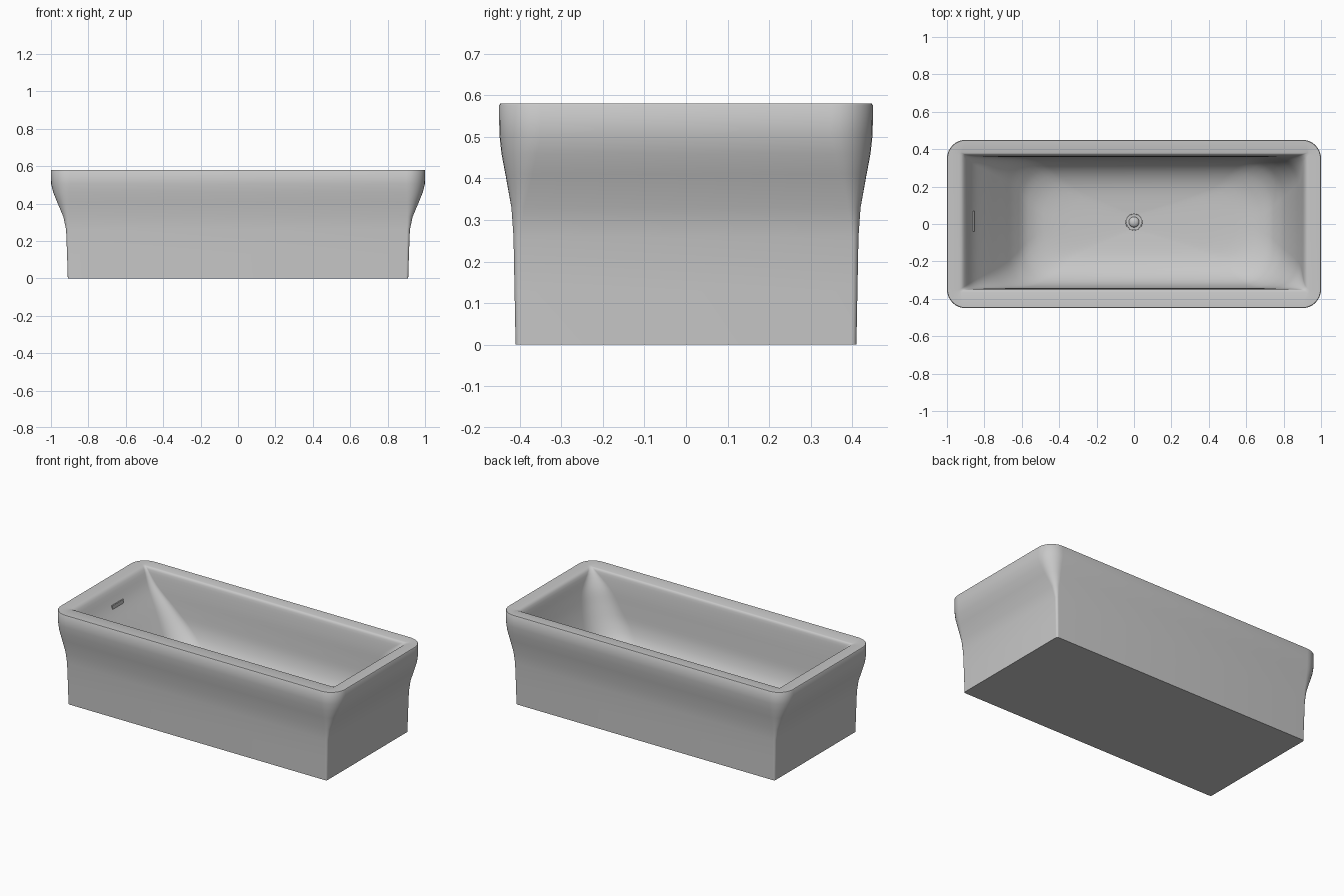
import bpy, bmesh, math
from mathutils import Vector

if "Cube" in bpy.data.objects:
    bpy.data.objects.remove(bpy.data.objects["Cube"], do_unlink=True)

enamel = bpy.data.materials.new("grey_enamel")
enamel.use_nodes = True
colour = (0.58, 0.58, 0.58, 1)
enamel.diffuse_color = colour
enamel.node_tree.nodes["Principled BSDF"].inputs["Base Color"].default_value = colour


def finish(ob, name, angle=40):
    ob.name = name
    ob.data.materials.append(enamel)
    bpy.ops.object.select_all(action="DESELECT")
    ob.select_set(True)
    bpy.context.view_layer.objects.active = ob
    bpy.ops.object.shade_smooth_by_angle(angle=math.radians(angle))


def section(z, x0, x1, y0, y1, r0, r1, steps=8):
    """Rounded rectangle at height z, with its own corner radius at each end."""
    corners = ((x1 - r1, y1 - r1, r1), (x0 + r0, y1 - r0, r0),
               (x0 + r0, y0 + r0, r0), (x1 - r1, y0 + r1, r1))
    return [(cx + r * math.cos(a), cy + r * math.sin(a), z)
            for q, (cx, cy, r) in enumerate(corners)
            for a in [(q + i / steps) * math.pi / 2 for i in range(steps + 1)]]


def smooth_rows(rows, steps=4):
    """Pass a soft curve through the rows of section sizes."""
    rows = [Vector(r) for r in rows]
    out = []
    for i in range(len(rows) - 1):
        a, b = rows[max(i - 1, 0)], rows[i]
        c, d = rows[i + 1], rows[min(i + 2, len(rows) - 1)]
        for s in range(steps):
            t = s / steps
            out.append(b + (c - a) * (t / 2) + (a * 2 - b * 5 + c * 4 - d) * (t * t / 2)
                       + (b * 3 - a - c * 3 + d) * (t ** 3 / 2))
    return out + [rows[-1]]


def even(z, x, y, r):
    return (z, -x, x, -y, y, r, r)


# Tub shell: flared outside, flat rim, then the hollow basin
outside = [even(0, 0.91, 0.41, 0.012), even(0.13, 0.914, 0.4125, 0.014),
           even(0.26, 0.919, 0.415, 0.016), even(0.33, 0.934, 0.42, 0.03),
           even(0.41, 0.968, 0.4345, 0.065), even(0.46, 0.988, 0.444, 0.085),
           even(0.505, 0.999, 0.449, 0.1), even(0.576, 1, 0.45, 0.1)]
rim = [even(0.58, 0.997, 0.447, 0.097)]
basin = smooth_rows([(0.58, -0.935, 0.94, -0.362, 0.382, 0.01, 0.01),
                     (0.565, -0.907, 0.912, -0.35, 0.368, 0.015, 0.03),
                     (0.48, -0.857, 0.89, -0.344, 0.36, 0.04, 0.12),
                     (0.38, -0.777, 0.86, -0.342, 0.357, 0.08, 0.16),
                     (0.28, -0.697, 0.82, -0.337, 0.35, 0.12, 0.19),
                     (0.2, -0.632, 0.775, -0.31, 0.322, 0.15, 0.2),
                     (0.14, -0.565, 0.7, -0.25, 0.265, 0.16, 0.2),
                     (0.105, -0.43, 0.54, -0.16, 0.18, 0.14, 0.15),
                     (0.09, -0.04, 0.04, -0.03, 0.05, 0.035, 0.035)])

bm = bmesh.new()
loops = [[bm.verts.new(p) for p in section(*row)] for row in outside + rim + basin]
for lower, upper in zip(loops, loops[1:]):
    for i in range(len(lower)):
        j = (i + 1) % len(lower)
        bm.faces.new((lower[i], lower[j], upper[j], upper[i]))
bm.faces.new(loops[0][::-1])
bm.faces.new(loops[-1])
mesh = bpy.data.meshes.new("tub_shell")
bm.to_mesh(mesh)
bm.free()
tub = bpy.data.objects.new("tub_shell", mesh)
bpy.context.collection.objects.link(tub)
finish(tub, "tub_shell")

# Drain plug and its ring
bpy.ops.mesh.primitive_uv_sphere_add(segments=24, ring_count=12, radius=0.028, location=(0, 0.01, 0.095))
bpy.context.object.scale.z = 0.6
finish(bpy.context.object, "drain_plug")
bpy.ops.mesh.primitive_torus_add(major_segments=32, minor_segments=8, major_radius=0.043,
                                 minor_radius=0.002, location=(0, 0.01, 0.091))
finish(bpy.context.object, "drain_ring")

# Overflow slot plate on the sloping end
bpy.ops.mesh.primitive_cube_add(size=1, location=(-0.857, 0.015, 0.484))
slot = bpy.context.object
slot.scale = (0.008, 0.11, 0.028)
finish(slot, "overflow_slot")
